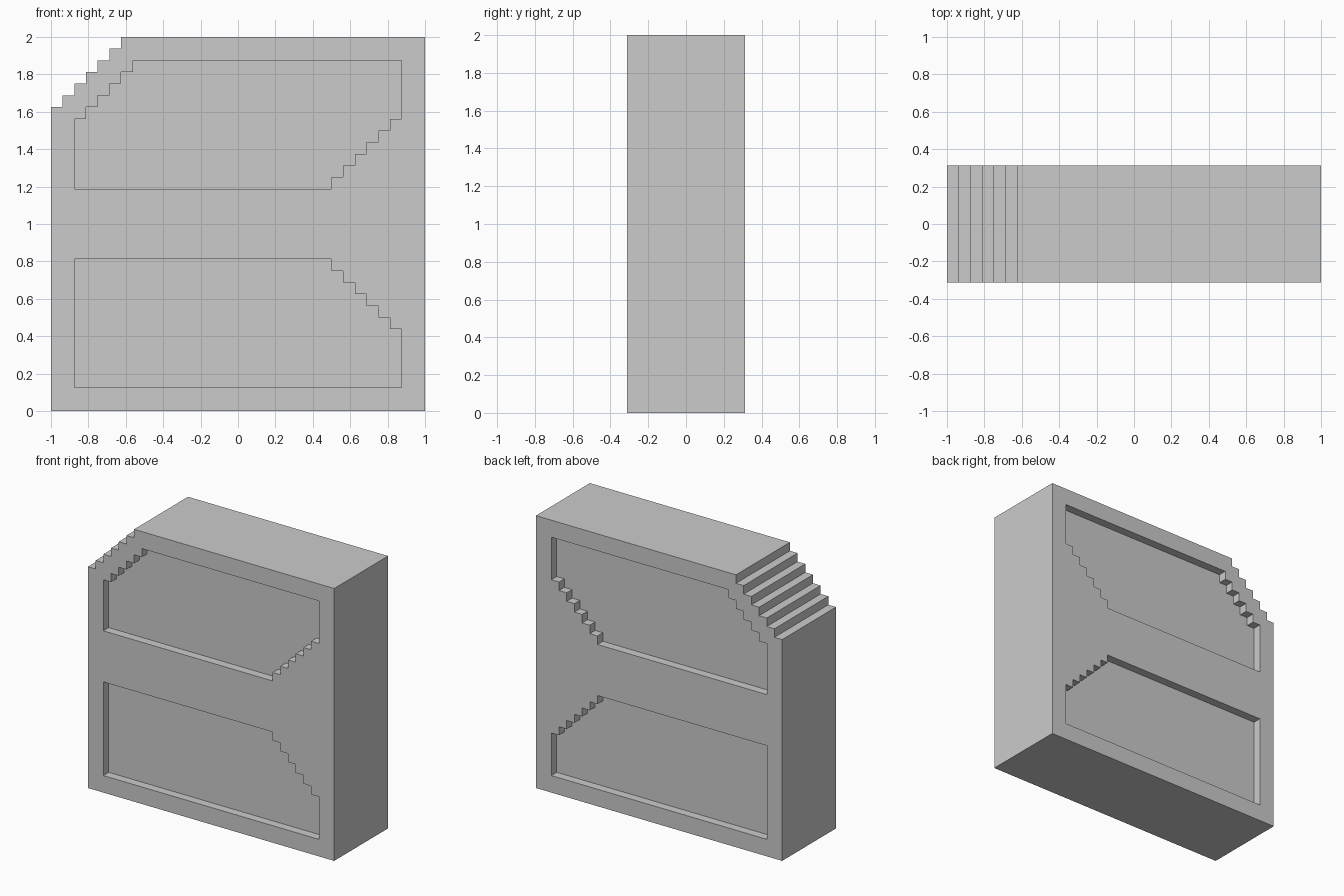
import bpy, bmesh

if "Cube" in bpy.data.objects:
    bpy.data.objects.remove(bpy.data.objects["Cube"])

U = 1 / 16  # every dimension sits on this step size


def stairs(x, z, n, dx, dz):
    """Stair profile from (x, z): each step runs sideways, then vertically."""
    pts = [(x, z)]
    for i in range(n):
        pts += [(x + dx * (i + 1), z + dz * i), (x + dx * (i + 1), z + dz * (i + 1))]
    return pts


def extrude_profile(name, profile, y0, y1):
    """Solid made by extruding an x-z profile (in steps) from y0 to y1."""
    bm = bmesh.new()
    face = bm.faces.new([bm.verts.new((x * U, y0 * U, z * U)) for x, z in profile])
    ext = bmesh.ops.extrude_face_region(bm, geom=[face])
    verts = [g for g in ext["geom"] if isinstance(g, bmesh.types.BMVert)]
    bmesh.ops.translate(bm, verts=verts, vec=(0, (y1 - y0) * U, 0))
    bmesh.ops.recalc_face_normals(bm, faces=bm.faces)
    mesh = bpy.data.meshes.new(name)
    bm.to_mesh(mesh)
    bm.free()
    obj = bpy.data.objects.new(name, mesh)
    bpy.context.collection.objects.link(obj)
    return obj


# Slab with a stepped upper left corner
body = extrude_profile(
    "panel_body", [(-16, 0)] + stairs(-16, 26, 6, 1, 1) + [(16, 32), (16, 0)], -5, 5)

# Shallow stepped recesses, cut into both front and back
recesses = {
    "upper_recess": [(-14, 19)] + stairs(-14, 25, 5, 1, 1) + [(14, 30)]
                    + stairs(14, 25, 6, -1, -1),
    "lower_recess": [(-14, 2), (14, 2)] + stairs(14, 7, 6, -1, 1) + [(-14, 13)],
}
bpy.context.view_layer.objects.active = body
for name, profile in recesses.items():
    for side, y0, y1 in (("front", -7, -4), ("back", 4, 7)):
        cutter = extrude_profile(f"{name}_{side}_cutter", profile, y0, y1)
        cutter.hide_render = True
        mod = body.modifiers.new(cutter.name, "BOOLEAN")
        mod.operation = "DIFFERENCE"
        mod.solver = "EXACT"
        mod.object = cutter
        bpy.ops.object.modifier_apply(modifier=mod.name)
        bpy.data.objects.remove(cutter)
